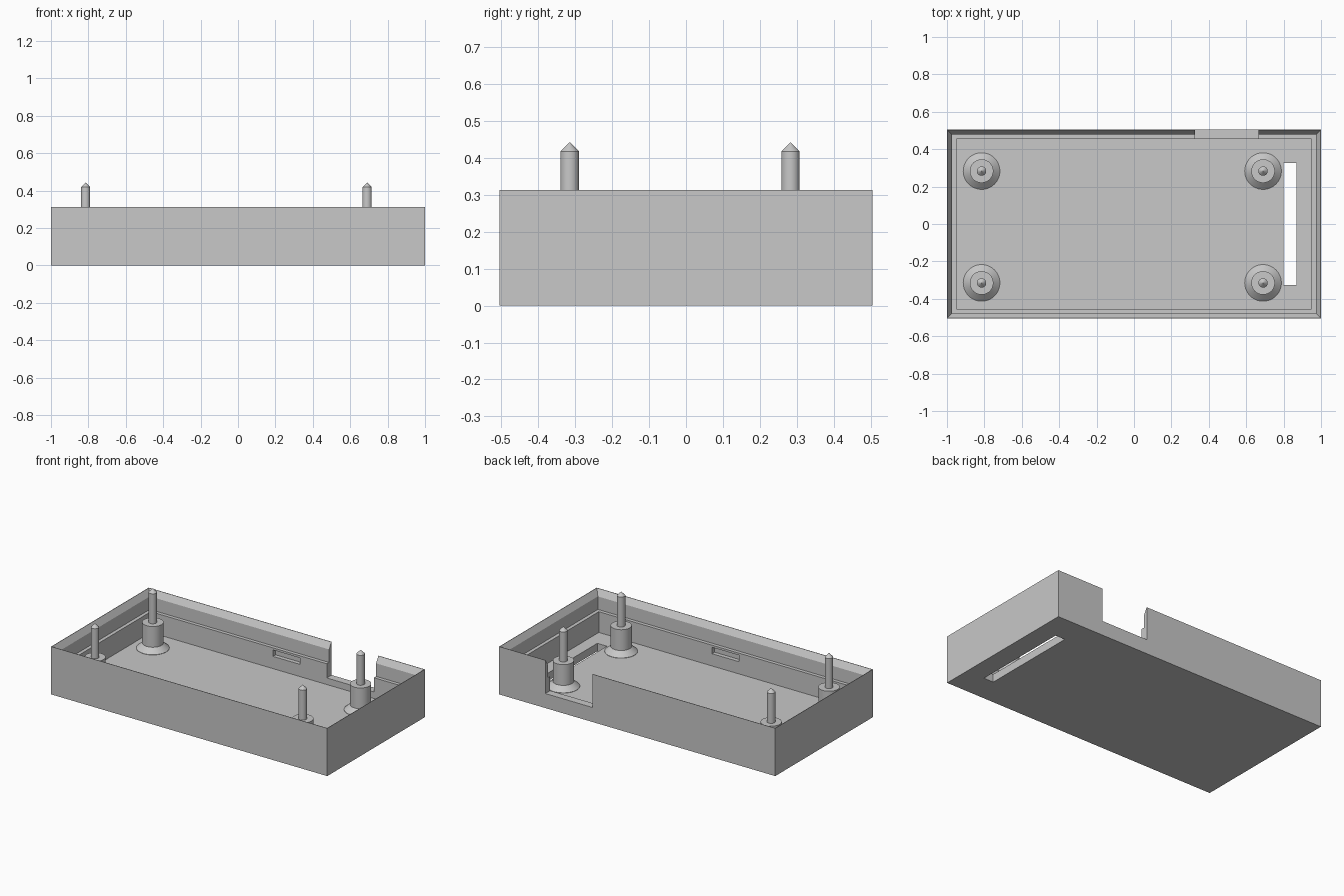
import bpy, bmesh, math

if "Cube" in bpy.data.objects:
    bpy.data.objects.remove(bpy.data.objects["Cube"])

grey = bpy.data.materials.new("plain grey")
grey.diffuse_color = (0.58, 0.58, 0.58, 1)
grey.use_nodes = True
grey.node_tree.nodes["Principled BSDF"].inputs["Base Color"].default_value = grey.diffuse_color

HX, HY, H = 1.0, 0.505, 0.313      # half length, half depth, wall height
FLOOR = 0.052


def make_object(name, bm):
    bmesh.ops.recalc_face_normals(bm, faces=bm.faces)
    mesh = bpy.data.meshes.new(name)
    bm.to_mesh(mesh)
    bm.free()
    obj = bpy.data.objects.new(name, mesh)
    bpy.context.collection.objects.link(obj)
    mesh.materials.append(grey)
    return obj


def box(name, x0, x1, y0, y1, z0, z1):
    bm = bmesh.new()
    bmesh.ops.create_cube(bm, size=1)
    for v in bm.verts:
        v.co = (x1 if v.co.x > 0 else x0,
                y1 if v.co.y > 0 else y0,
                z1 if v.co.z > 0 else z0)
    return make_object(name, bm)


def loft(bm, rings):
    """Bridge closed rings in order and cap both ends."""
    rings = [[bm.verts.new(p) for p in ring] for ring in rings]
    n = len(rings[0])
    for a, b in zip(rings, rings[1:]):
        for i in range(n):
            j = (i + 1) % n
            bm.faces.new((a[i], a[j], b[j], b[i]))
    bm.faces.new(rings[0])
    bm.faces.new(rings[-1])


# Tray: wall section as (inset from outside, height), with bevelled rim and ledge
section = [(0, 0), (0, H), (0.003, H), (0.027, H - 0.04),
           (0.027, 0.188), (0.05, 0.188), (0.05, FLOOR)]
bm = bmesh.new()
loft(bm, [[(sx * (HX - d), sy * (HY - d), z)
           for sx, sy in ((-1, -1), (1, -1), (1, 1), (-1, 1))]
          for d, z in section])
tray = make_object("tray", bm)

# Openings: rear wall notch, floor slot and one catch recess in each long wall
cutters = [
    box("notch_cutter", 0.325, 0.665, 0.42, 0.6, 0.095, 0.5),
    box("floor_slot_cutter", 0.80, 0.87, -0.325, 0.325, -0.1, 0.12),
    box("rear_recess_cutter", -0.065, 0.13, 0.43, 0.482, 0.132, 0.174),
    box("front_recess_cutter", -0.065, 0.13, -0.482, -0.43, 0.132, 0.174),
]
bpy.context.view_layer.objects.active = tray
for cutter in cutters:
    mod = tray.modifiers.new("cut", 'BOOLEAN')
    mod.operation = 'DIFFERENCE'
    mod.solver = 'EXACT'
    mod.object = cutter
    bpy.ops.object.modifier_apply(modifier=mod.name)
    bpy.data.objects.remove(cutter, do_unlink=True)

# Mounting posts: flared foot, standoff, thin pin and pointed tip
SEGMENTS = 48
post_profile = [(0.098, FLOOR - 0.004), (0.098, FLOOR + 0.002), (0.063, 0.086),
                (0.063, 0.222), (0.025, 0.222), (0.025, 0.418), (0.001, 0.442)]
for side, x in (("left", -0.815), ("right", 0.69)):
    for end, y in (("front", -0.315), ("rear", 0.283)):
        bm = bmesh.new()
        angles = [2 * math.pi * i / SEGMENTS for i in range(SEGMENTS)]
        loft(bm, [[(x + r * math.cos(a), y + r * math.sin(a), z) for a in angles]
                  for r, z in post_profile])
        post = make_object(f"{end}_{side}_post", bm)
        bpy.ops.object.select_all(action='DESELECT')
        post.select_set(True)
        bpy.context.view_layer.objects.active = post
        bpy.ops.object.shade_smooth_by_angle(angle=math.radians(30))
